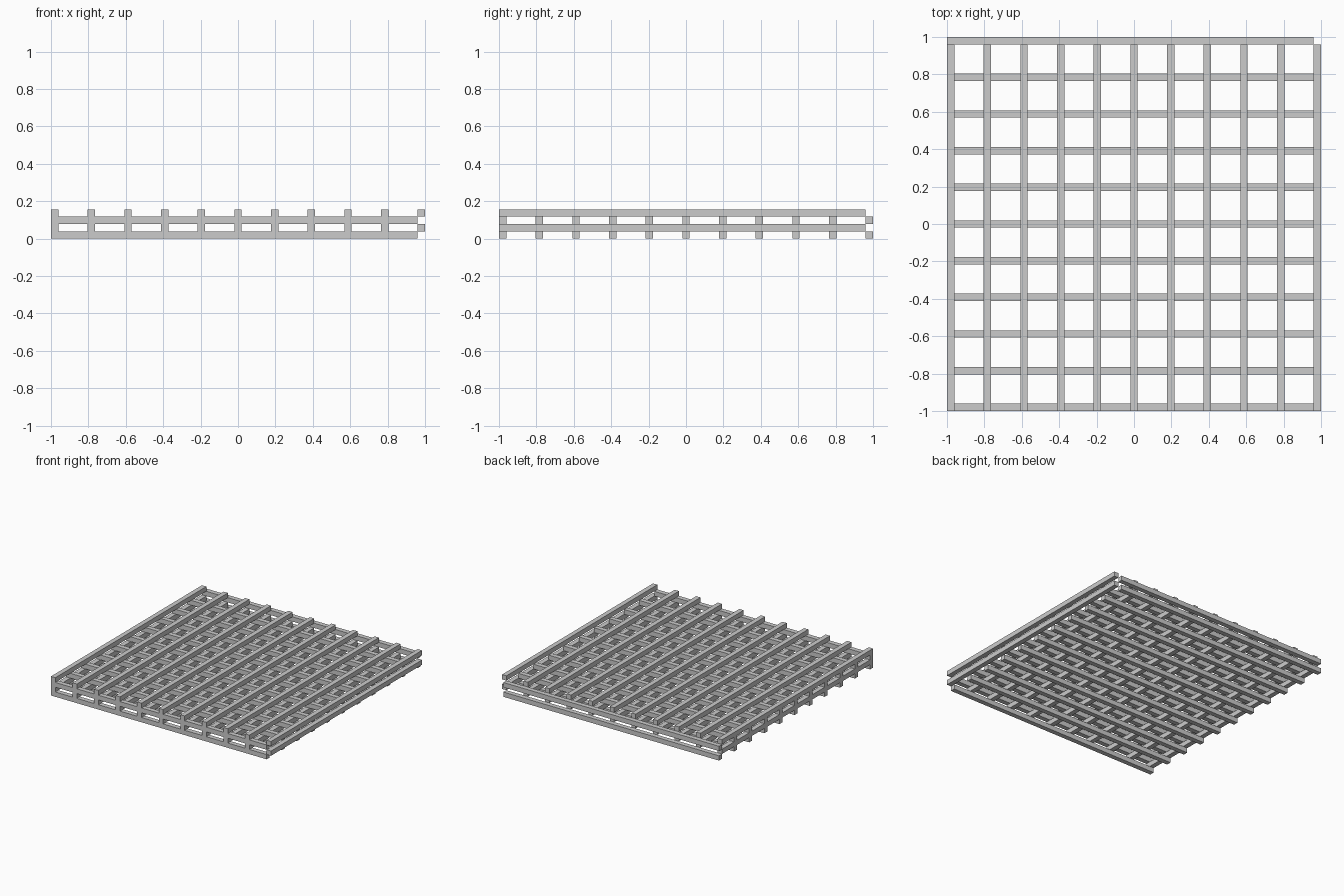
import bpy
import bmesh
from mathutils import Matrix, Vector

if "Cube" in bpy.data.objects:
    bpy.data.objects.remove(bpy.data.objects["Cube"], do_unlink=True)

BAR = 2 / 51          # square bar thickness
LENGTH = 50 * BAR     # bar length
PITCH = 5 * BAR       # spacing between bars
COUNT = 11

grey = bpy.data.materials.new("plain grey")
grey.use_nodes = True
colour = (0.6, 0.6, 0.6, 1)
grey.diffuse_color = colour
grey.node_tree.nodes["Principled BSDF"].inputs["Base Color"].default_value = colour


def bar_layer(name, level, along_x):
    """One layer of parallel square bars, all starting at the same corner."""
    bm = bmesh.new()
    for i in range(COUNT):
        across = -1 + i * PITCH + BAR / 2
        along = -1 + LENGTH / 2
        z = (level + 0.5) * BAR
        if along_x:
            centre, size = Vector((along, across, z)), (LENGTH, BAR, BAR)
        else:
            centre, size = Vector((across, along, z)), (BAR, LENGTH, BAR)
        bmesh.ops.create_cube(
            bm, size=1, matrix=Matrix.Translation(centre) @ Matrix.Diagonal((*size, 1)))
    mesh = bpy.data.meshes.new(name)
    bm.to_mesh(mesh)
    bm.free()
    mesh.materials.append(grey)
    bpy.context.collection.objects.link(bpy.data.objects.new(name, mesh))


# Four stacked layers, alternating crosswise and lengthwise
bar_layer("bottom_cross_bars", 0, True)
bar_layer("lower_long_bars", 1, False)
bar_layer("upper_cross_bars", 2, True)
bar_layer("top_long_bars", 3, False)
